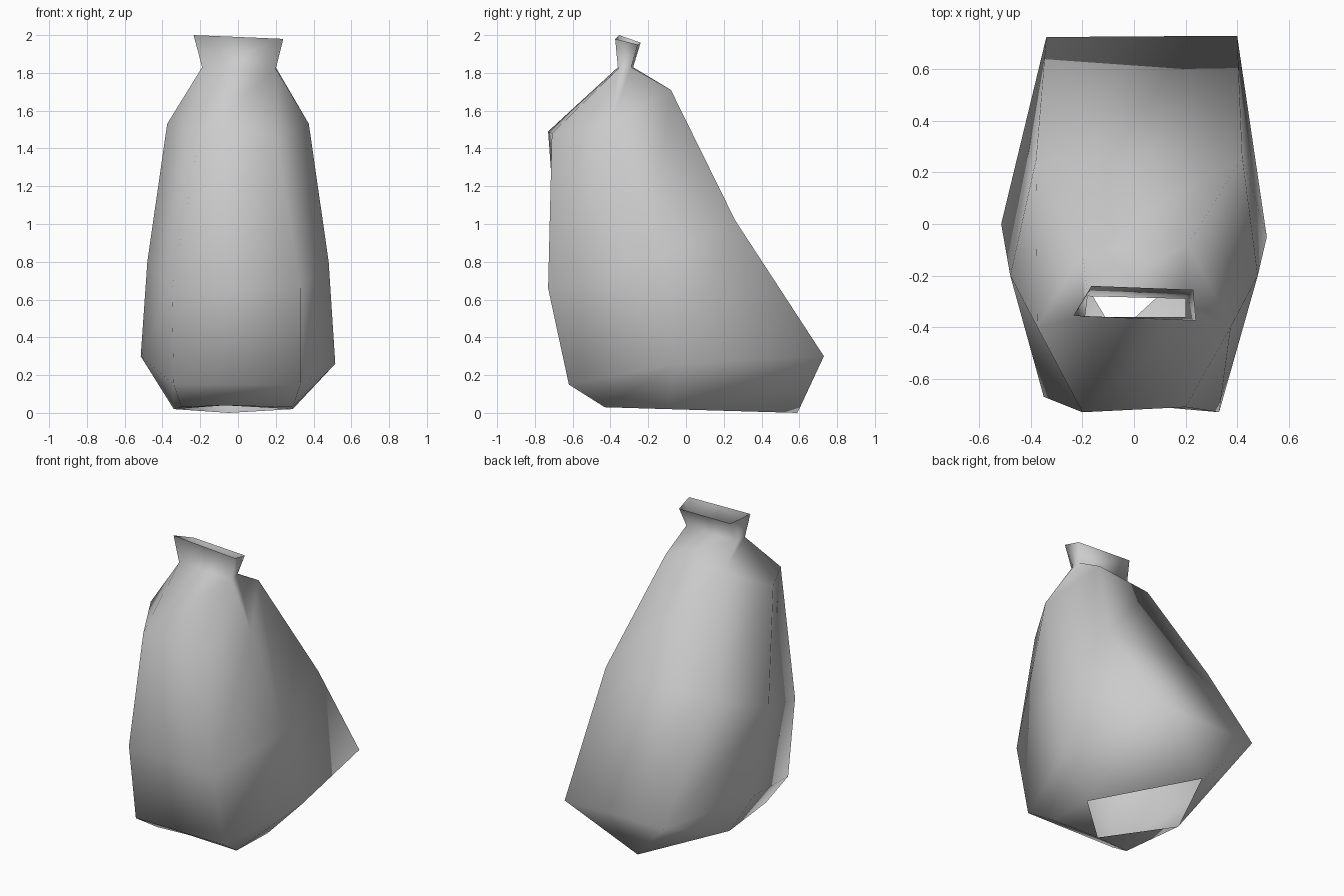
import bpy
import bmesh

default_cube = bpy.data.objects.get("Cube")
if default_cube:
    bpy.data.objects.remove(default_cube, do_unlink=True)

# Plain cloth colour
cloth = bpy.data.materials.new("grey cloth")
cloth.use_nodes = True
cloth_colour = (0.6, 0.6, 0.6, 1)
cloth.diffuse_color = cloth_colour
cloth.node_tree.nodes["Principled BSDF"].inputs["Base Color"].default_value = cloth_colour

bm = bmesh.new()


def ring(*points):
    """Add one cross-section: front pair, right side, back pair, left side."""
    return [bm.verts.new(p) for p in points]


def loft(lower, upper):
    """Skin two rings; repeated corners collapse to triangles."""
    count = len(lower)
    for i in range(count):
        j = (i + 1) % count
        corners = list(dict.fromkeys((lower[i], lower[j], upper[j], upper[i])))
        if len(corners) > 2:
            bm.faces.new(corners)


# Underside rim, meeting in a single point at the back
front_l, front_r, right, back, left = ring(
    (-.3, -.43, .03), (.29, -.43, .03), (.29, -.1, .02),
    (-.05, .59, 0), (-.34, .02, .02))
underside = [front_l, front_r, right, back, back, left]

# Heavy base that sags towards the back
base = ring((-.34, -.61, .15), (.33, -.62, .15), (.515, -.05, .26),
            (.4, .73, .3), (-.34, .725, .3), (-.515, 0, .3))

# Belly and shoulders
belly = ring((-.35, -.67, .66), (.33, -.73, .66), (.48, -.2, .8),
             (.42, .26, 1.02), (-.38, .25, 1.02), (-.48, -.2, .8))
shoulder = ring((-.2, -.73, 1.49), (.2, -.71, 1.48), (.375, -.4, 1.53),
                (.21, -.08, 1.71), (-.2, -.11, 1.69), (-.375, -.4, 1.53))

# Pinched neck and flared open mouth
neck = ring((-.19, -.36, 1.83), (.2, -.36, 1.82), (.2, -.29, 1.83), (-.18, -.28, 1.83))
mouth = ring((-.235, -.355, 2), (.24, -.375, 1.98), (.23, -.255, 1.95), (-.165, -.24, 1.96))
collar = [neck[i] for i in (0, 1, 1, 2, 3, 0)]

for lower, upper in ((underside, base), (base, belly), (belly, shoulder),
                     (shoulder, collar), (neck, mouth)):
    loft(lower, upper)

# Fold the lower back corners
bmesh.ops.connect_verts(bm, verts=[right, base[3]])
bmesh.ops.connect_verts(bm, verts=[left, base[4]])

# Underside flaps around a diamond-shaped opening
front_edge = bm.edges.get((front_l, front_r))
middle = bmesh.utils.edge_split(front_edge, front_l, 0.4)[1]
middle.co = (-.07, -.43, .04)
bm.faces.new((front_r, middle, right))
bm.faces.new((front_l, left, middle))

for face in bm.faces:
    face.smooth = True

mesh = bpy.data.meshes.new("sack_body")
bm.to_mesh(mesh)
bm.free()
mesh.materials.append(cloth)
sack = bpy.data.objects.new("sack_body", mesh)
bpy.context.collection.objects.link(sack)
